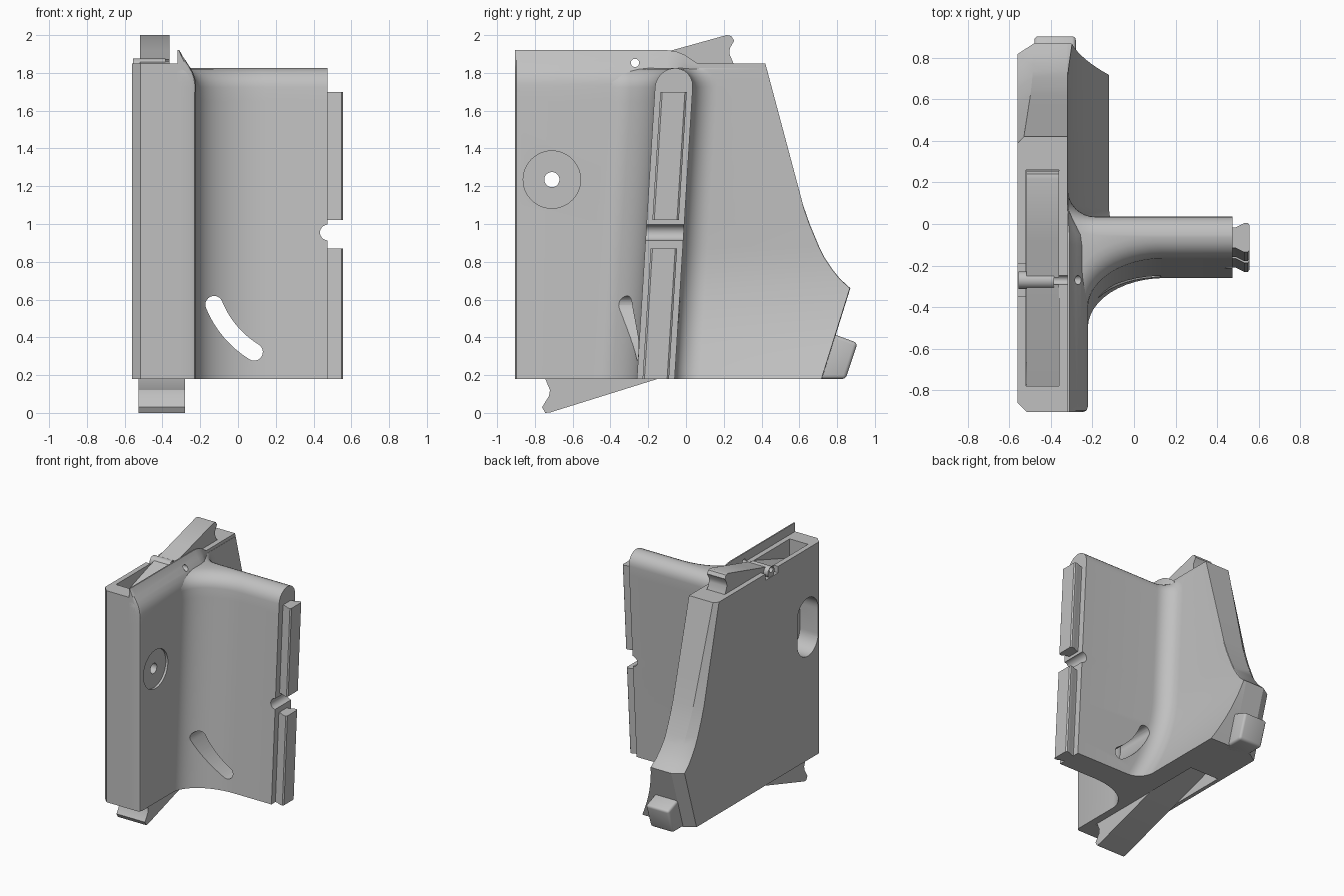
import bpy, bmesh, math

if "Cube" in bpy.data.objects:
    bpy.data.objects.remove(bpy.data.objects["Cube"])

grey = bpy.data.materials.new("plain_grey")
grey.diffuse_color = (0.53, 0.53, 0.53, 1)
grey.use_nodes = True
grey.node_tree.nodes["Principled BSDF"].inputs["Base Color"].default_value = grey.diffuse_color


def make(name, rings):
    """Closed solid lofted through rings of equal point count."""
    bm = bmesh.new()
    vs = [[bm.verts.new(p) for p in r] for r in rings]
    n = len(rings[0])
    for a, b in zip(vs, vs[1:]):
        for i in range(n):
            j = (i + 1) % n
            bm.faces.new((a[i], a[j], b[j], b[i]))
    bm.faces.new(vs[0][::-1])
    bm.faces.new(vs[-1])
    bmesh.ops.recalc_face_normals(bm, faces=bm.faces[:])
    me = bpy.data.meshes.new(name)
    bm.to_mesh(me)
    bm.free()
    me.materials.append(grey)
    ob = bpy.data.objects.new(name, me)
    bpy.context.collection.objects.link(ob)
    return ob


def prism(name, pts, axis, lo, hi):
    """Extrude a 2D outline along x (pts are y,z) or y (pts are x,z)."""
    f = (lambda a, b, c: (c, a, b)) if axis == "x" else (lambda a, b, c: (a, c, b))
    return make(name, [[f(a, b, c) for a, b in pts] for c in (lo, hi)])


def box(name, x, y, z):
    return prism(name, [(y[0], z[0]), (y[1], z[0]), (y[1], z[1]), (y[0], z[1])], "x", *x)


def circle(cx, cz, r, n=32, a0=0.0, a1=2 * math.pi, end=False):
    return [(cx + r * math.cos(a0 + (a1 - a0) * i / (n - end)),
             cz + r * math.sin(a0 + (a1 - a0) * i / (n - end))) for i in range(n)]


def apply_mods(ob):
    dg = bpy.context.evaluated_depsgraph_get()
    me = bpy.data.meshes.new_from_object(ob.evaluated_get(dg))
    ob.modifiers.clear()
    ob.data = me


def cut(ob, cutters):
    for c in cutters:
        m = ob.modifiers.new("cut", "BOOLEAN")
        m.operation, m.solver, m.object = "DIFFERENCE", "EXACT", c
    apply_mods(ob)


def bevel(ob, w, seg=3):
    m = ob.modifiers.new("bevel", "BEVEL")
    m.width, m.segments = w, seg
    apply_mods(ob)


def lerp(table, z):
    for (a, p), (b, q) in zip(table, table[1:]):
        if z <= b:
            return p + (q - p) * (z - a) / (b - a)
    return table[-1][1]


BACK = [(0.18, 0.72), (0.66, 0.87), (0.71, 0.815), (0.76, 0.775), (0.82, 0.735),
        (0.88, 0.705), (1.0, 0.655), (1.1, 0.62), (1.85, 0.42)]
LEVELS = [0.18, 0.24, 0.3, 0.36, 0.42, 0.48, 0.54, 0.6, 0.66, 0.71, 0.76, 0.82, 0.88,
          1.0, 1.1, 1.3, 1.5, 1.65]


def lean(z):
    return 0.062 * (z - 0.18)


# Upright plate
def core_ring(z):
    b = lerp(BACK, z)
    k = lerp([(0.18, 0.08), (0.66, 0.08), (1.85, 0.03)], z)
    return [(x, y, z) for x, y in [(-0.56, -0.86), (-0.515, -0.905), (-0.32, -0.905),
                                   (-0.32, b), (-0.56 + k, b), (-0.56, b - 0.02 - 0.4 * k)]]


plate = make("plate", [core_ring(z) for z in LEVELS + [1.85]])


# Leaning fin with its flared roots, rounded off at the top
def fin_ring(z):
    d = 0.0
    if z > 1.725:
        d = min(0.095, 0.1 - math.sqrt(max(0, 0.01 - (z - 1.725) ** 2)))
    b, xf = lerp(BACK, z), -0.222 - 0.7 * d
    xr = -0.318 + 0.198 * max(0, 1 - (z - 0.18) / 0.7) ** 2
    yf, yk = -0.26 + lean(z) + d, -0.06 + lean(z) - d
    p = [(-0.32, -0.905), (xf - 0.025, -0.905), (xf - 0.007, -0.898), (xf, -0.88)]
    for i in range(13):
        a = math.pi / 2 * i / 12
        p.append((xf + 0.37 * (1 - math.cos(a)), yf - 0.24 * (1 - math.sin(a))))
    p += [(0.474, yf), (0.474, yk)]
    for i in range(9):
        a = math.pi / 2 * i / 8
        p.append((xr + 0.13 * (1 - math.sin(a)), yk + 0.13 * (1 - math.cos(a))))
    p += [(xr, b - 0.003), (-0.32, b)]
    return [(x, y, z) for x, y in p]


fin = make("fin", [fin_ring(z) for z in LEVELS + [1.725, 1.75, 1.775, 1.795, 1.81, 1.82, 1.825]])

# Sloped lip along the top of the plate, fading out behind the fin
lip_rings = []
for y, h, w in [(-0.905, 1, 0.74), (-0.898, 1, 0.93), (-0.88, 1, 1), (-0.1, 1, 1), (-0.05, 0.92, 0.9),
                (-0.01, 0.75, 0.6), (0.03, 0.45, 0.3), (0.07, 0.15, 0.08)]:
    prof = [(0, 1.7), (0, 1.92), (0.01, 1.92), (0.024, 1.893), (0.045, 1.862), (0.066, 1.83),
            (0.083, 1.8), (0.093, 1.77), (0.098, 1.74), (0.098, 1.7)]
    lip_rings.append([(-0.32 + x * w, y, z if z < 1.83 else 1.83 + (z - 1.83) * h) for x, z in prof])
lip = make("lip", lip_rings)

# Cutters: end slots, window, screw hole, curved slot, notch
top_slot = box("top_slot_cutter", (-0.52, -0.36), (-0.78, 0.26), (1.45, 2.1))
hinge_gap = box("hinge_gap_cutter", (-0.6, -0.5), (-0.35, -0.19), (1.8, 2.1))
low_slot = box("bottom_slot_cutter", (-0.53, -0.28), (-0.76, 0.3), (0.1, 0.42))
window = prism("window_cutter", circle(-0.72, 1.33, 0.13, 17, 0, math.pi, True)
               + circle(-0.72, 1.13, 0.13, 17, math.pi, 2 * math.pi, True), "x", -0.7, -0.4)
bore = prism("screw_hole_cutter", circle(-0.71, 1.235, 0.04), "x", -0.7, 0)
recess = prism("recess_cutter", circle(-0.71, 1.235, 0.152, 48), "x", -0.24, -0.1)
pin_hole = prism("pin_hole_cutter", circle(-0.27, 1.853, 0.022, 24), "x", -0.7, 0)

c0, a_lo, a_hi = (0.36, 0.77), math.radians(202), math.radians(238.5)
r0 = 0.525
ends = [(c0[0] + r0 * math.cos(a), c0[1] + r0 * math.sin(a)) for a in (a_lo, a_hi)]
slot_pts = (circle(*c0, r0 + 0.046, 13, a_lo, a_hi, True)
            + circle(*ends[1], 0.046, 11, a_hi, a_hi + math.pi, True)[1:-1]
            + circle(*c0, r0 - 0.046, 13, a_hi, a_lo, True)
            + circle(*ends[0], 0.046, 11, a_lo + math.pi, a_lo + 2 * math.pi, True)[1:-1])
curved_slot = prism("curved_slot_cutter", slot_pts, "y", -0.8, 0.5)
notch = prism("notch_cutter", circle(0.476, 0.955, 0.042, 24), "y", -0.5, 0.3)

cut(plate, [top_slot, hinge_gap, low_slot, window, bore, pin_hole])
cut(fin, [low_slot, bore, recess, curved_slot, notch, pin_hole])
cut(lip, [pin_hole])


# Dovetail rails on the fin edge
def rail(name, z0, z1):
    def ring(z):
        y = -0.16 + lean(z)
        half = [(0.465, 0.05), (0.49, 0.05), (0.53, 0.07), (0.548, 0.07), (0.556, 0.06)]
        return [(x, y - w, z) for x, w in half] + [(x, y + w, z) for x, w in half[::-1]]
    return make(name, [ring(z0), ring(z1)])


parts = [plate, fin, lip, rail("lower_rail", 0.18, 0.87), rail("upper_rail", 1.02, 1.70)]

# Slanted latches in the end slots
top_latch = prism("top_latch", [(-0.78, 1.70), (-0.35, 1.845), (-0.08, 1.918), (0.215, 2.0), (0.24, 1.995),
                                (0.255, 1.97), (0.232, 1.93), (0.23, 1.9), (0.26, 1.83),
                                (0.2, 1.76), (-0.78, 1.5)], "x", -0.518, -0.362)
bottom_latch = prism("bottom_latch", [(0.28, 0.315), (-0.15, 0.18), (-0.72, 0.002), (-0.745, 0.0),
                                      (-0.762, 0.03), (-0.725, 0.09), (-0.72, 0.12), (-0.745, 0.18),
                                      (-0.745, 0.25), (0.28, 0.4)], "x", -0.528, -0.28)

# Hinge of the top latch
hinge = prism("hinge_bar", circle(-0.27, 1.835, 0.042, 16), "x", -0.555, -0.385)
for o in (top_latch, hinge):
    cut(o, [pin_hole])
parts += [top_latch, bottom_latch, hinge]

# Foot at the lower back corner
foot = prism("foot", [(0.66, 0.18), (0.845, 0.18), (0.908, 0.37), (0.76, 0.425)], "x", -0.48, -0.28)
bevel(foot, 0.018)
parts.append(foot)

for c in [o for o in bpy.data.objects if o.name.endswith("_cutter")]:
    bpy.data.objects.remove(c)

for o in bpy.context.selected_objects:
    o.select_set(False)
for o in parts:
    o.select_set(True)
bpy.context.view_layer.objects.active = plate
bpy.ops.object.shade_smooth_by_angle(angle=math.radians(30))
